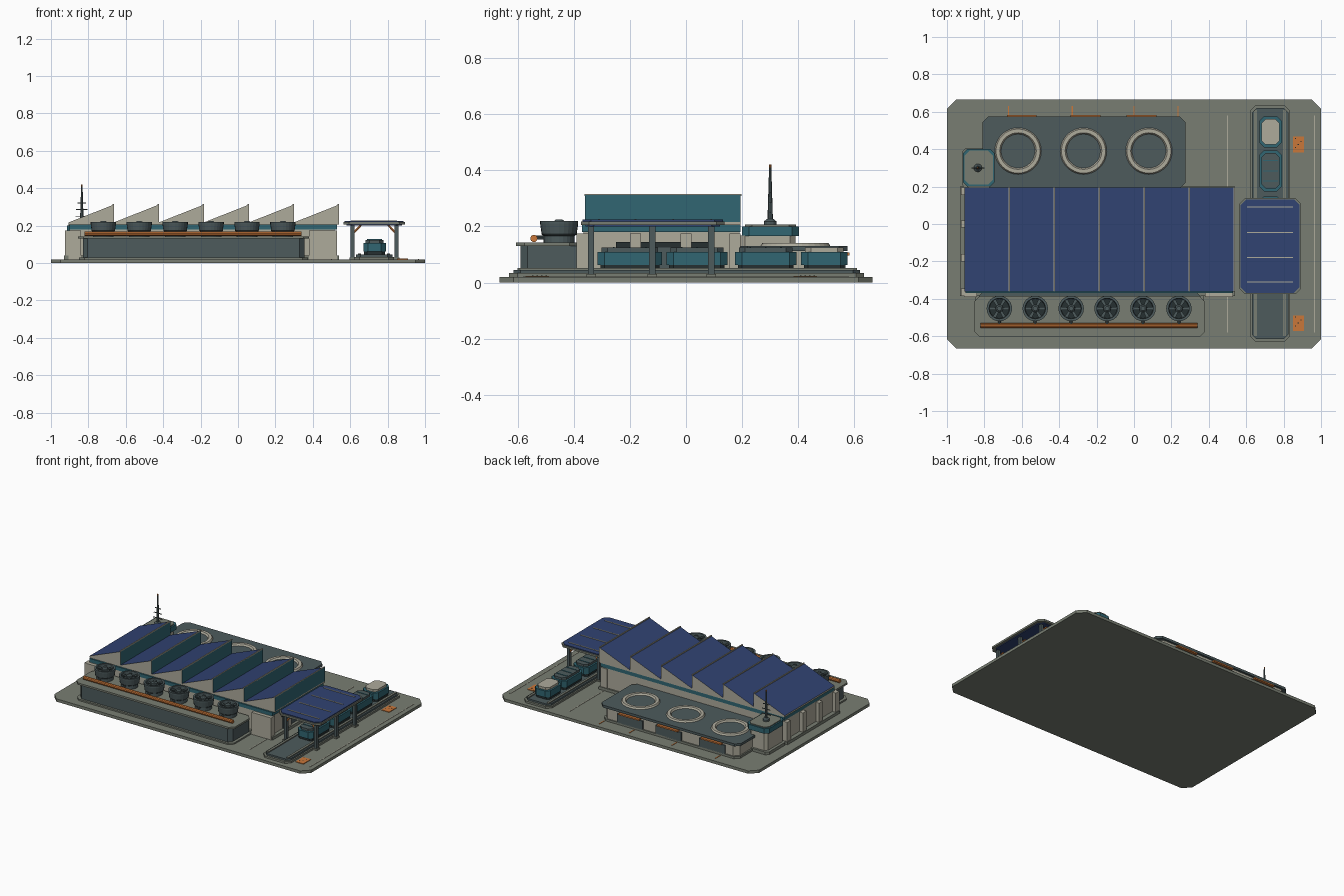
import bpy, bmesh, math
from mathutils import Vector

cube = bpy.data.objects.get("Cube")
if cube:
    bpy.data.objects.remove(cube, do_unlink=True)


def material(name, rgb):
    m = bpy.data.materials.new(name)
    m.use_nodes = True
    lin = [(c / 255) ** 2.2 for c in rgb] + [1]
    m.diffuse_color = lin
    m.node_tree.nodes["Principled BSDF"].inputs["Base Color"].default_value = lin
    return m


CONCRETE = material("grey green concrete", (120, 125, 114))
SLATE = material("slate", (78, 91, 93))
BEIGE = material("warm beige", (172, 169, 154))
TEAL = material("teal", (52, 102, 114))
NAVY = material("solar navy", (52, 69, 114))
ORANGE = material("orange", (200, 118, 60))
DARK = material("charcoal", (42, 51, 52))


def finish(bm, name, mats):
    bmesh.ops.recalc_face_normals(bm, faces=bm.faces[:])
    me = bpy.data.meshes.new(name)
    bm.to_mesh(me)
    bm.free()
    for m in mats:
        me.materials.append(m)
    ob = bpy.data.objects.new(name, me)
    bpy.context.scene.collection.objects.link(ob)
    return ob


def prism(name, pts, offset, mats):
    """Extrude a closed outline along an offset."""
    bm = bmesh.new()
    face = bm.faces.new([bm.verts.new(p) for p in pts])
    ext = bmesh.ops.extrude_face_region(bm, geom=[face])
    bm.faces.ensure_lookup_table()
    verts = [g for g in ext["geom"] if isinstance(g, bmesh.types.BMVert)]
    bmesh.ops.translate(bm, vec=offset, verts=verts)
    return finish(bm, name, mats)


def slab(name, x, y, z, mat, c=0.0):
    """Box given by ranges, with cut vertical corners of size c."""
    (a, b), (d, e), (lo, hi) = x, y, z
    if c:
        pts = [(a + c, d), (b - c, d), (b, d + c), (b, e - c),
               (b - c, e), (a + c, e), (a, e - c), (a, d + c)]
    else:
        pts = [(a, d), (b, d), (b, e), (a, e)]
    return prism(name, [(px, py, lo) for px, py in pts], (0, 0, hi - lo), [mat])


def lathe(name, profile, loc, mat, sides=24, closed=False):
    """Spin a radius/height profile around z."""
    bm = bmesh.new()
    rings = [[bm.verts.new((loc[0] + r * math.cos(math.tau * i / sides),
                            loc[1] + r * math.sin(math.tau * i / sides), loc[2] + z))
              for i in range(sides)] for r, z in profile]
    pairs = list(zip(rings, rings[1:]))
    if closed:
        pairs.append((rings[-1], rings[0]))
    else:
        bm.faces.new(rings[0])
        bm.faces.new(rings[-1])
    for lower, upper in pairs:
        for i in range(sides):
            j = (i + 1) % sides
            bm.faces.new((lower[i], lower[j], upper[j], upper[i]))
    return finish(bm, name, [mat])


def rod(name, p, q, r, mat, sides=10):
    """Straight round bar between two points."""
    p, q = Vector(p), Vector(q)
    ob = lathe(name, [(r, 0), (r, (q - p).length)], (0, 0, 0), mat, sides)
    ob.rotation_euler = (q - p).to_track_quat("Z", "Y").to_euler()
    ob.location = p
    return ob


# Ground plate and painted markings
slab("ground_plate", (-1, 1), (-.665, .665), (0, .02), CONCRETE, .05)
for x in (.5, .965):
    slab("lane_line", (x - .003, x + .003), (-.58, .58), (.02, .022), BEIGE)
for y in (.425, -.53):
    slab("loading_mark", (.85, .91), (y - .042, y + .042), (.02, .024), ORANGE)
    for i, j in ((0, 0), (1, 2), (2, 1), (0, 3)):
        sx, sy = .86 + i * .015, y + .035 - j * .016
        slab("mark_speck", (sx, sx + .006), (sy - .006, sy), (.024, .025), DARK)
for x in (-.67, -.33, 0, .235):
    slab("bay_line", (x - .003, x + .003), (.575, .63), (.02, .023), ORANGE)

# Main hall walls, pilasters and band
slab("hall_plinth", (-.93, .54), (-.385, .2), (.02, .04), CONCRETE)
slab("hall_walls", (-.9, .515), (-.365, .19), (.04, .18), BEIGE)
for x in (-.9, .505):
    for y in (-.365, -.18, 0, .175):
        slab("hall_pilaster", (x - .025, x + .025), (y - .02, y + .02), (.02, .175), BEIGE)
slab("front_ledge_left", (-.905, -.84), (-.39, -.35), (.02, .175), BEIGE)
slab("front_ledge_right", (.38, .53), (-.39, -.35), (.02, .175), BEIGE)
slab("hall_band", (-.9, .528), (-.37, .195), (.18, .205), TEAL)
slab("hall_eave", (-.905, .54), (-.36, .195), (.205, .215), BEIGE)
slab("hall_gate", (.515, .521), (-.24, .07), (.04, .145), SLATE)
slab("gate_lintel", (.515, .523), (-.25, .08), (.125, .145), DARK)

# Sawtooth roof: sloped solar side, glazed upright side
PITCH = 1.445 / 6
for i in range(6):
    a = -.905 + i * PITCH
    b = a + PITCH
    tooth = prism("roof_tooth", [(a, -.36, .213), (b, -.36, .213), (b, -.36, .312), (a, -.36, .217)],
                  (0, .555, 0), [BEIGE, NAVY, TEAL])
    for f in tooth.data.polygons:
        if f.normal.z > .5:
            f.material_index = 1
        elif f.normal.x > .5:
            f.material_index = 2
    slab("roof_ridge", (b - .007, b), (-.362, .197), (.309, .316), BEIGE)

# Front cooling block with fans and supply pipe
slab("cooling_block", (-.83, .355), (-.59, -.36), (.02, .13), SLATE, .025)
slab("cooling_foot", (-.85, .375), (-.605, -.36), (.02, .03), CONCRETE, .03)
slab("cooling_cap", (-.855, .38), (-.605, -.385), (.13, .143), CONCRETE, .03)
for i in range(6):
    x, y = -.72 + i * .192, -.452
    lathe("fan_base", [(.055, 0), (.055, .022), (.064, .03)], (x, y, .143), SLATE)
    lathe("fan_shell", [(.062, 0), (.068, .04), (.068, .05), (.055, .05), (.052, .01)],
          (x, y, .17), SLATE, closed=True)
    lathe("fan_well", [(.055, 0), (.055, .012)], (x, y, .178), DARK)
    for k in range(6):
        t = k * math.tau / 6
        u, v = Vector((math.cos(t), math.sin(t), 0)), Vector((-math.sin(t), math.cos(t), 0))
        o = Vector((x, y, .203))
        prism("fan_blade", [o + u * .015 - v * .006, o + u * .053 - v * .009,
                            o + u * .053 + v * .009, o + u * .015 + v * .006], (0, 0, .006), [SLATE])
    lathe("fan_hub", [(.02, 0), (.02, .018), (.012, .024)], (x, y, .2), SLATE, 12)
    rod("fan_feed", (x, y - .05, .16), (x, -.54, .16), .008, SLATE)
rod("supply_pipe", (-.82, -.542, .157), (.34, -.542, .157), .013, ORANGE)

# Rear annex with roof rings and loading doors
slab("annex_walls", (-.79, .25), (.19, .56), (.02, .115), BEIGE, .03)
slab("annex_foot", (-.8, .26), (.19, .568), (.02, .035), CONCRETE, .03)
slab("annex_roof", (-.81, .275), (.19, .575), (.113, .13), SLATE, .03)
for x in (-.62, -.27, .08):
    lathe("roof_ring", [(.125, 0), (.118, .012), (.098, .012), (.09, 0)],
          (x, .39, .129), BEIGE, 32, True)
for x in (-.6, -.26, .04):
    slab("loading_door", (x - .1, x + .1), (.555, .568), (.03, .095), SLATE)
    slab("door_sill", (x - .08, x + .08), (.56, .583), (.097, .107), ORANGE)

# Corner tower and mast
slab("tower_walls", (-.9, -.76), (.19, .39), (.02, .167), BEIGE, .02)
slab("tower_foot", (-.92, -.745), (.19, .405), (.02, .04), CONCRETE, .02)
slab("tower_band", (-.915, -.745), (.2, .402), (.165, .2), TEAL, .025)
slab("tower_roof", (-.905, -.755), (.21, .392), (.2, .206), CONCRETE, .025)
lathe("mast_base", [(.022, 0), (.022, .012), (.012, .02)], (-.835, .3, .206), SLATE, 12)
lathe("mast", [(.01, 0), (.004, .195)], (-.835, .3, .215), SLATE, 8)
lathe("mast_tip", [(.004, 0), (.004, .012)], (-.835, .3, .408), ORANGE, 8)
for z, w in ((.25, .035), (.285, .03), (.32, .022)):
    rod("mast_bar", (-.835 - w, .3, z), (-.835 + w, .3, z), .003, SLATE, 6)

# Assembly track
slab("track_bed", (.62, .835), (-.63, .635), (.02, .033), CONCRETE, .03)
slab("track_deck", (.63, .825), (-.615, .62), (.033, .045), SLATE, .025)
for x in (.65, .805):
    slab("track_rail", (x - .008, x + .008), (-.6, .61), (.045, .052), CONCRETE)

# Vehicles on the track
for y0, y1, roof in ((-.315, -.085, SLATE), (-.07, .148, SLATE),
                     (.175, .393, SLATE), (.41, .575, BEIGE)):
    slab("vehicle_skid", (.675, .785), (y0 + .01, y1 - .01), (.045, .068), DARK, .015)
    slab("vehicle_body", (.67, .79), (y0, y1), (.062, .108), TEAL, .025)
    slab("vehicle_roof", (.682, .778), (y0 + .014, y1 - .014), (.108, .124), roof, .022)
    if roof is SLATE:
        for k in range(1, 4):
            y = y0 + (y1 - y0) * k / 4
            slab("roof_rib", (.69, .77), (y - .003, y + .003), (.124, .127), TEAL)

# Solar canopy on six posts
slab("canopy_frame", (.563, .893), (-.375, .138), (.205, .218), CONCRETE, .03)
slab("canopy_panel", (.57, .886), (-.368, .131), (.218, .224), NAVY, .03)
slab("canopy_soffit", (.58, .876), (-.358, .121), (.2, .205), NAVY, .03)
for y in (.09, -.045, -.18, -.31):
    slab("panel_seam", (.605, .85), (y - .003, y + .003), (.224, .227), BEIGE)
for x, s in ((.612, 1), (.848, -1)):
    for y in (-.338, -.12, .09):
        slab("canopy_post", (x - .01, x + .01), (y - .011, y + .011), (.02, .205), SLATE)
        slab("post_foot", (x - .016, x + .016), (y - .017, y + .017), (.02, .03), CONCRETE)
        rod("post_brace", (x, y, .155), (x + s * .045, y, .202), .006, ORANGE, 6)
